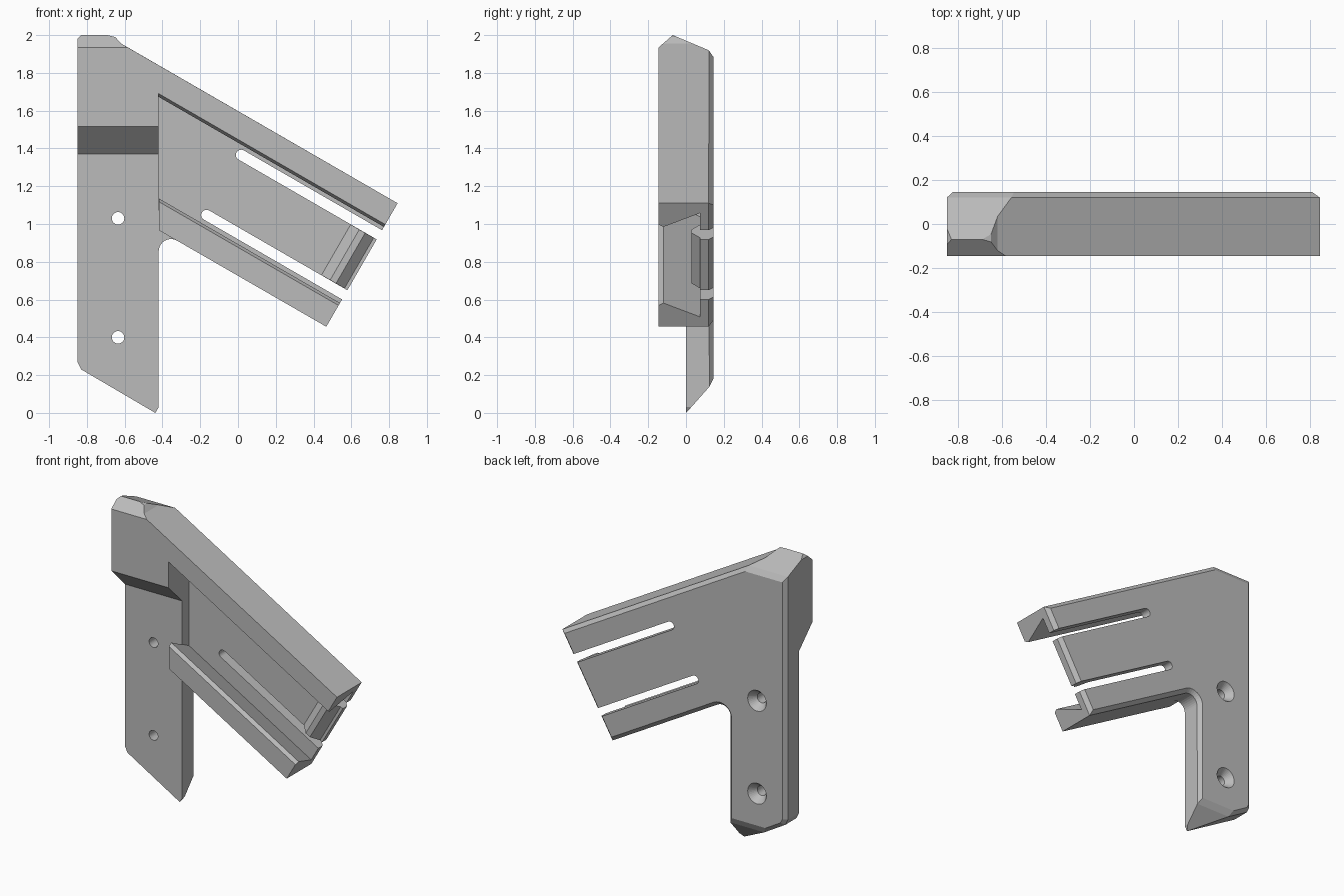
import bpy, bmesh, math
from mathutils import Matrix, Vector

cube = bpy.data.objects.get("Cube")
if cube:
    bpy.data.objects.remove(cube, do_unlink=True)

GREY = (0.5, 0.5, 0.5, 1)
mat = bpy.data.materials.new("plain grey")
mat.use_nodes = True
mat.diffuse_color = GREY
mat.node_tree.nodes["Principled BSDF"].inputs["Base Color"].default_value = GREY

C, S = math.cos(math.radians(30)), 0.5
BACK, FRONT = 0.145, -0.145


def arm(u, d, y):
    """Arm frame: u along the arm from its tip, d down across it."""
    return (0.845 + C * u - S * d, y, 1.11 - S * u - C * d)


def prism(points, place, a, b):
    """Sweep a 2D outline from depth a to b; place() maps it into the scene."""
    bm = bmesh.new()
    rings = [[bm.verts.new(place(p, q, t)) for p, q in points] for t in (a, b)]
    n = len(points)
    for ring in rings:
        bm.faces.new(ring)
    for i in range(n):
        j = (i + 1) % n
        bm.faces.new((rings[0][i], rings[0][j], rings[1][j], rings[1][i]))
    bmesh.ops.recalc_face_normals(bm, faces=bm.faces)
    return bm


def slice_off(bm, point, normal):
    """Remove everything on the normal's side of a plane and cap the cut."""
    bmesh.ops.bisect_plane(bm, geom=bm.verts[:] + bm.edges[:] + bm.faces[:],
                           plane_co=point, plane_no=normal, clear_outer=True)
    bmesh.ops.holes_fill(bm, edges=[e for e in bm.edges if e.is_boundary], sides=0)
    bmesh.ops.recalc_face_normals(bm, faces=bm.faces)


def make(name, bm):
    mesh = bpy.data.meshes.new(name)
    bm.to_mesh(mesh)
    bm.free()
    mesh.materials.append(mat)
    ob = bpy.data.objects.new(name, mesh)
    bpy.context.collection.objects.link(ob)
    return ob


def upright(x, z, y):
    return (x, y, z)


def sideways(y, z, x):
    return (x, y, z)


def across(u, y, d):
    return arm(u, d, y)


# Bracket outline with a rounded inner corner between post and arm
R = 0.065
cx, cz = -0.42 + R, 0.968 - 2 * R * C - R * S + R * S
cz = 0.968 - R / math.tan(math.radians(30))
fillet = [(cx + R * math.cos(math.radians(t)), cz + R * math.sin(math.radians(t)))
          for t in range(60, 181, 12)]
tip_top, tip_low = arm(0, 0, 0), arm(0, 0.755, 0)
outline = [(-0.85, 0.27), (-0.85, 1.98), (-0.83, 2.0), (-0.69, 2.0), (-0.65, 1.99),
           (-0.62, 1.956), (tip_top[0], tip_top[2]), (tip_low[0], tip_low[2])]
outline[5] = (-0.62, 1.11 + 1.465 * math.tan(math.radians(30)))
outline += fillet + [(-0.42, 0.03), (-0.438, 0.0), (-0.83, 0.23)]
bm = prism(outline, upright, FRONT, BACK)

# Sloped top and bottom of the post
slice_off(bm, (0, -0.07, 2.0), (0, 0.08, 0.19))
slice_off(bm, (0, -0.07, 2.0), (0, -0.065, 0.075))
slice_off(bm, (0, 0, 0.0), (0, 0.13, -0.12))

# Chamfer round the back face
rim = [e for e in bm.edges if any(f.normal.y > 0.99 for f in e.link_faces)
       and not all(f.normal.y > 0.99 for f in e.link_faces)]
bmesh.ops.bevel(bm, geom=rim, offset=0.025, segments=1, affect='EDGES')
bmesh.ops.recalc_face_normals(bm, faces=bm.faces)
bracket = make("bracket", bm)

cutters = []

# Post front recess with a sloped shoulder
cutters.append(make("post_recess_cutter", prism(
    [(-0.3, -0.1), (0, -0.1), (0, 1.37), (-0.145, 1.515), (-0.3, 1.67)],
    sideways, -1, -0.417)))

# Square front corner below the lower rail
cutters.append(make("rail_corner_cutter", prism(
    [(-1.3, 0.756), (-0.7, 0.756), (-0.7, 1.0), (-1.3, 1.0)], arm, -0.2, 0)))

# Dovetail channel, closed by an upright wall at the post
half = [(0.118, -0.165), (0.145, -0.12), (0.06, 0.075)]
section = half + [(0.755 - d, y) for d, y in reversed(half)]
bm = prism(section, lambda d, y, u: arm(u, d, y), -2.2, 0.2)
slice_off(bm, (-0.42, 0, 0), (-1, 0, 0))
cutters.append(make("channel_cutter", bm))

# Slots on both sides of the spring tongue
for side, mid in (("upper", 0.193), ("lower", 0.56)):
    r = 0.028
    pts = [(-0.845 + r * math.cos(math.radians(t)), mid + r * math.sin(math.radians(t)))
           for t in range(90, 271, 15)]
    pts += [(0.2, mid - r), (0.2, mid + r)]
    cutters.append(make(side + "_slot_cutter", prism(pts, arm, 0.0, 0.3)))

# Countersunk screw holes
for name, z in (("upper", 1.03), ("lower", 0.4)):
    for part, r1, r2, y, depth in (("hole", 0.033, 0.033, 0.05, 0.4),
                                   ("countersink", 0.033, 0.085, 0.13, 0.07)):
        bm = bmesh.new()
        bmesh.ops.create_cone(
            bm, cap_ends=True, segments=32, radius1=r1, radius2=r2, depth=depth,
            matrix=Matrix.Translation((-0.635, y, z)) @ Matrix.Rotation(-math.pi / 2, 4, 'X'))
        cutters.append(make(f"{name}_{part}_cutter", bm))

# Apply every cut
for cutter in cutters:
    mod = bracket.modifiers.new(cutter.name, 'BOOLEAN')
    mod.operation = 'DIFFERENCE'
    mod.solver = 'EXACT'
    mod.object = cutter
bpy.context.view_layer.update()
cut_mesh = bpy.data.meshes.new_from_object(
    bracket.evaluated_get(bpy.context.evaluated_depsgraph_get()))
bracket.modifiers.clear()
bracket.data = cut_mesh
for cutter in cutters:
    bpy.data.objects.remove(cutter, do_unlink=True)

# Catch at the end of the spring tongue
make("tongue_catch", prism(
    [(-0.16, 0.076), (-0.106, 0.03), (-0.07, 0.03), (-0.017, 0.076),
     (-0.03, 0.1), (-0.15, 0.1)], across, 0.222, 0.531))
